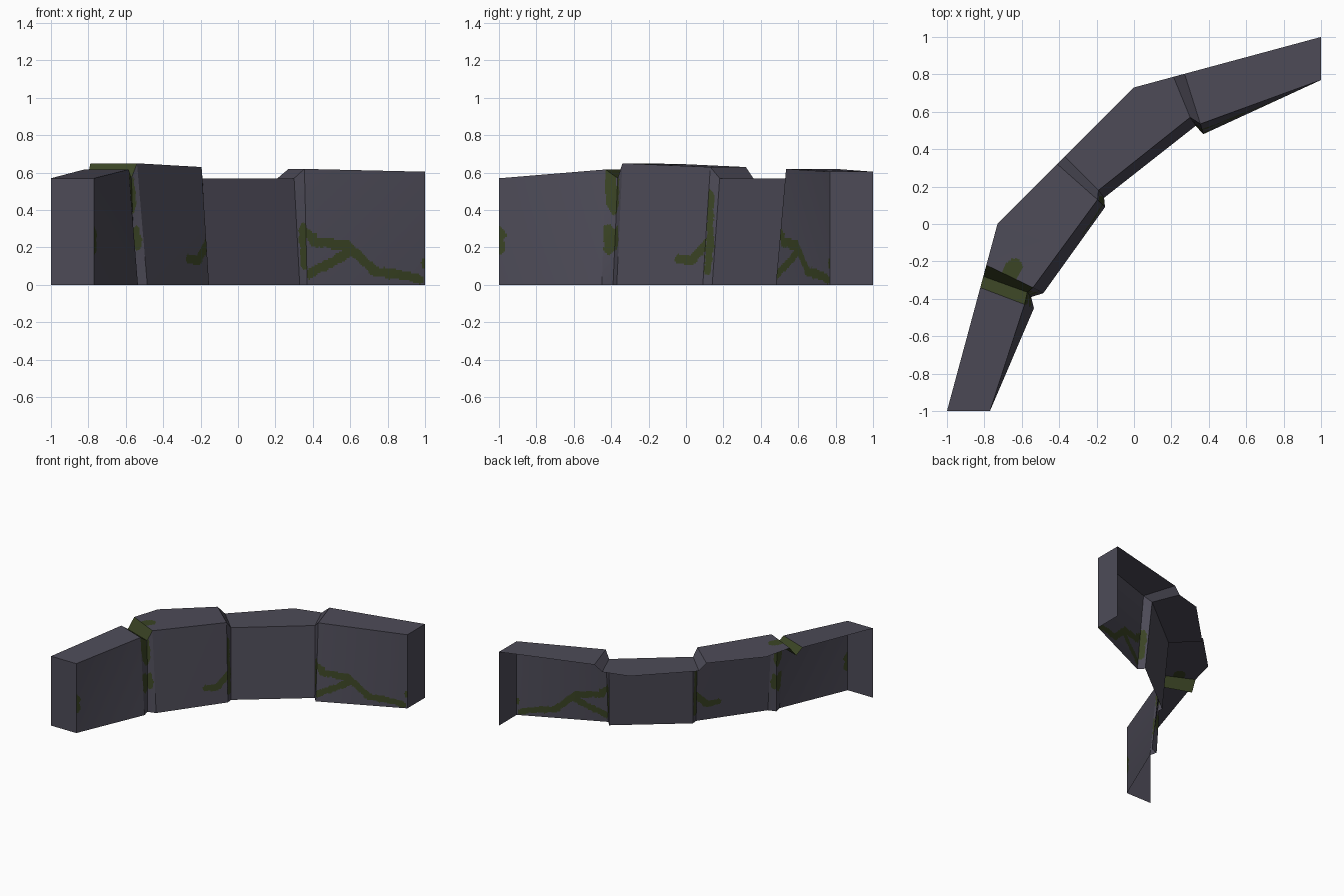
import bpy, bmesh, math
from mathutils import Vector as V, noise

if "Cube" in bpy.data.objects:
    bpy.data.objects.remove(bpy.data.objects["Cube"])


def material(name, col):
    m = bpy.data.materials.new(name)
    m.diffuse_color = (*col, 1)
    m.use_nodes = True
    m.node_tree.nodes["Principled BSDF"].inputs["Base Color"].default_value = m.diffuse_color
    return m


STONE = material("dark_stone", (0.075, 0.071, 0.097))
MOSS = material("moss_green", (0.043, 0.058, 0.018))


def back_edge(y, z):
    """Point on the outer line of the bent wall, which mirrors about y = -x."""
    x = .27 * y - .73 if y < 0 else y - .73 if y < .73 else (y - .73) / .27
    return V((x, y, z))


# Stations along the wall: foot x y, top x y, height, outer y
STATIONS = [(-.77, -1, -.77, -1, .57, -1),
            (-.535, -.45, -.585, -.43, .617, -.34),
            (-.55, -.39, -.57, -.365, .57, -.28),
            (-.485, -.37, -.54, -.34, .65, -.22),
            (-.155, .09, -.195, .13, .63, .32),
            (-.16, .14, -.19, .18, .57, .36),
            (.33, .525, .30, .57, .57, .787),
            (.37, .48, .355, .535, .62, .803),
            (1, .77, 1, .77, .605, 1)]
FOOT = [V((s[0], s[1], 0)) for s in STATIONS]
INN = [V(s[2:5]) for s in STATIONS]
OUT = [back_edge(s[5], s[4]) for s in STATIONS]
BEND = {3: back_edge(0, .645), 5: back_edge(.73, .57)}

# Moss strokes per front panel: radius, then (fraction along, height) points
STROKES = {0: [(.035, (0, .2), (0, .29))],
           1: [(.04, (.3, .61), (.7, .43)), (.035, (.5, .29), (.5, .2))],
           2: [(.03, (0, .57), (.1, .44)), (.03, (.2, .29), (.5, .22))],
           3: [(.024, (.7, .14), (.86, .13), (1, .22))],
           4: [(.024, (.2, .47), (.5, .22), (.3, .08))],
           6: [(.033, (.7, .29), (.7, .11))],
           7: [(.026, (0, .28), (.08, .23), (.36, .21), (.58, .07),
                (.78, .055), (.95, .03)),
               (.026, (.03, .06), (.38, .18)), (.025, (1, .11))]}


def in_moss(x, y, length, strokes, p):
    wobble = .012 * noise.noise(p * 25) + .005 * noise.noise(p * 70)
    for r, *pts in strokes:
        pts = [V((u * length, v)) for u, v in pts]
        for a, b in zip(pts, pts[1:] or pts):
            d = b - a
            t = (V((x, y)) - a).dot(d) / max(d.length_squared, 1e-9)
            t = min(1, max(0, t))
            if (V((x, y)) - a - d * t).length < r + wobble:
                return True
    return False


def panel(bm, a, b, c, d, strokes=None, mat=0):
    """Four-sided panel a-b-c-d; a fine grid where moss is painted on it."""
    if not strokes:
        bm.faces.new([bm.verts.new(p) for p in (a, b, c, d)]).material_index = mat
        return
    length = ((b - a).length + (c - d).length) / 2
    height = ((d - a).length + (c - b).length) / 2
    nu, nv = max(4, math.ceil(length / .009)), math.ceil(height / .009)

    def at(u, v):
        return a.lerp(b, u).lerp(d.lerp(c, u), v)
    g = [[bm.verts.new(at(i / nu, j / nv)) for j in range(nv + 1)]
         for i in range(nu + 1)]
    for i in range(nu):
        for j in range(nv):
            f = bm.faces.new((g[i][j], g[i + 1][j], g[i + 1][j + 1], g[i][j + 1]))
            u, v = (i + .5) / nu, (j + .5) / nv
            f.material_index = int(in_moss(u * length, v * height, length,
                                           strokes, at(u, v)))


def finish(bm, name):
    me = bpy.data.meshes.new(name)
    bmesh.ops.remove_doubles(bm, verts=bm.verts, dist=1e-5)
    bm.to_mesh(me)
    bm.free()
    me.materials.append(STONE)
    me.materials.append(MOSS)
    bpy.context.collection.objects.link(bpy.data.objects.new(name, me))


# Inner front wall
bm = bmesh.new()
for i in range(8):
    panel(bm, FOOT[i], FOOT[i + 1], INN[i + 1], INN[i], STROKES.get(i))
finish(bm, "front_wall")

# Wall top, with a mossy notch after the first block
bm = bmesh.new()
for i in range(8):
    if i in BEND:
        mid = INN[i].lerp(INN[i + 1], .45)
        # moss creeps from the notch onto the second block
        patch = [(.045, (.5, 0), (.5, .06))] if i == 3 else None
        panel(bm, OUT[i], INN[i], mid, BEND[i], patch)
        panel(bm, mid, INN[i + 1], OUT[i + 1], BEND[i])
    else:
        panel(bm, INN[i], INN[i + 1], OUT[i + 1], OUT[i], mat=int(i in (1, 2)))
finish(bm, "wall_top")

# End caps (back and underside stay open)
bm = bmesh.new()
for i in (0, 8):
    ground = V((OUT[i].x, OUT[i].y, 0))
    corners = [ground, FOOT[i], INN[i], OUT[i]]
    panel(bm, *(corners if i == 0 else corners[::-1]))
finish(bm, "end_caps")
